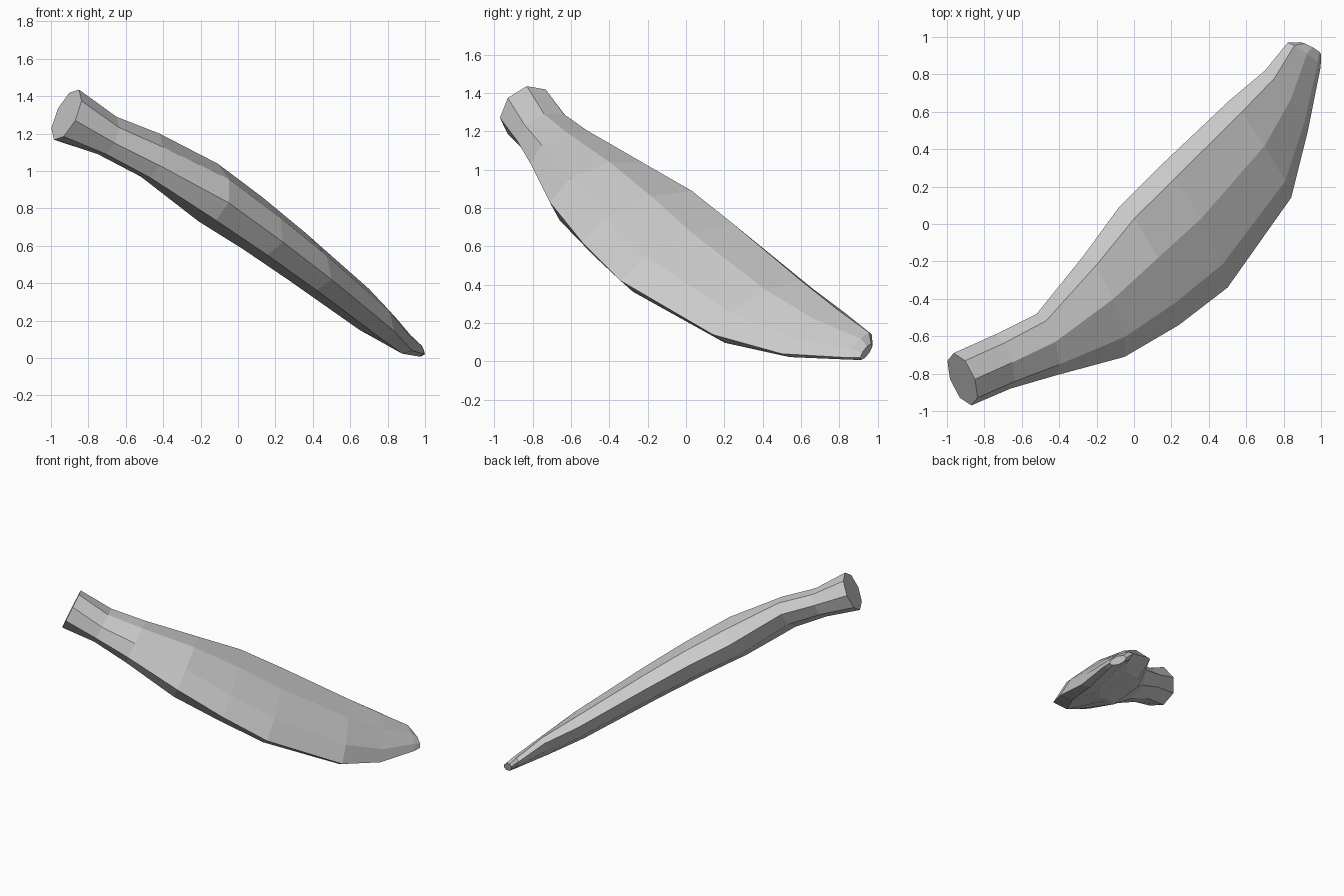
import bpy, bmesh
from math import cos, sin, pi
from mathutils import Vector

if "Cube" in bpy.data.objects:
    bpy.data.objects.remove(bpy.data.objects["Cube"])

# Each ring: centre, edge point of the wide axis, top point of the thin axis
RINGS = [
    ((-.917, -.83, 1.301), (-.87, -.97, 1.27), (-.85, -.83, 1.435)),   # handle end
    ((-.70, -.735, 1.19), (-.66, -.88, 1.15), (-.65, -.74, 1.29)),
    ((-.47, -.645, 1.085), (-.42, -.81, 1.03), (-.42, -.63, 1.20)),    # shoulder
    ((-.16, -.44, .885), (-.05, -.71, .83), (-.11, -.40, 1.04)),
    ((.08, -.225, .72), (.24, -.54, .62), (.13, -.18, .86)),
    ((.32, -.015, .54), (.50, -.34, .42), (.36, .03, .67)),            # widest
    ((.675, .40, .26), (.84, .14, .14), (.70, .42, .37)),
    ((.815, .66, .15), (.93, .50, .04), (.84, .67, .22)),
    ((.91, .905, .08), (.998, .84, .02), (.925, .91, .12)),
    ((.945, .94, .05), (1.0, .908, .02), (.955, .945, .08)),           # tip
]
SIDES = 8


def add_ring(bm, centre, edge, top):
    c = Vector(centre)
    u, v = Vector(edge) - c, Vector(top) - c
    return [bm.verts.new(c + u * cos(2 * pi * k / SIDES) + v * sin(2 * pi * k / SIDES))
            for k in range(SIDES)]


# Loft the octagonal rings into one flattened blade with a round grip
bm = bmesh.new()
rings = [add_ring(bm, *r) for r in RINGS]
for a, b in zip(rings, rings[1:]):
    for k in range(SIDES):
        n = (k + 1) % SIDES
        bm.faces.new((a[k], a[n], b[n], b[k]))
bm.faces.new(rings[0])
bm.faces.new(rings[-1])
bmesh.ops.recalc_face_normals(bm, faces=bm.faces)

mesh = bpy.data.meshes.new("paddle_blade")
bm.to_mesh(mesh)
bm.free()
bpy.context.collection.objects.link(bpy.data.objects.new("paddle_blade", mesh))
